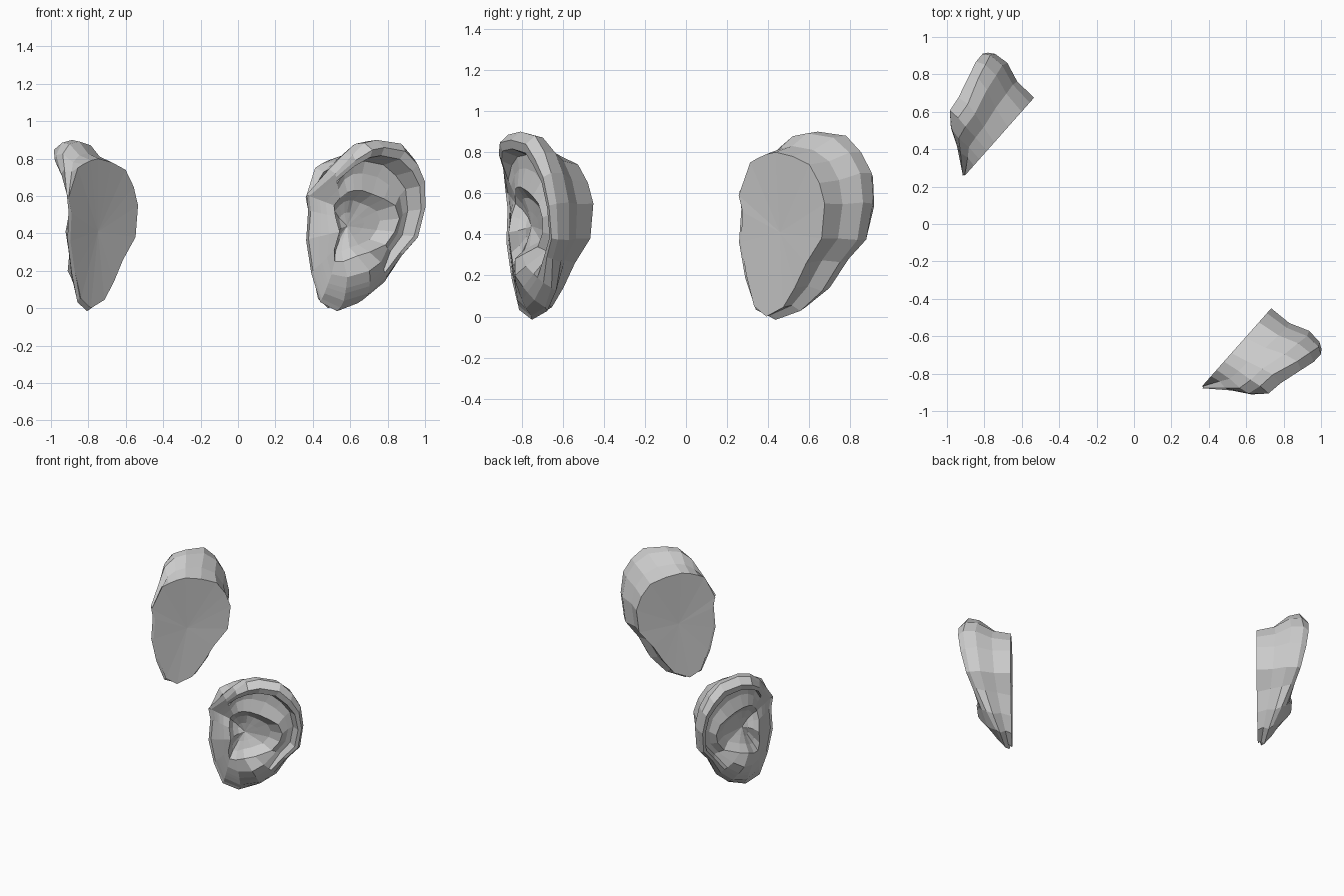
import bpy, bmesh, math
from mathutils import Vector

if "Cube" in bpy.data.objects:
    bpy.data.objects.remove(bpy.data.objects["Cube"])

# Each ear stands in its own frame: (along head, outward, up)
HEAD_ANGLE = math.radians(48.4)
BASE_DEPTH = .848

# Outer edge of the ear, clockwise from the top
RIM = [(-.11, 1.09, .9), (.03, 1.14, .88), (.11, 1.16, .80), (.165, 1.175, .70),
       (.187, 1.16, .55), (.17, 1.13, .375), (.095, 1.085, .28), (.03, 1.02, .14),
       (-.07, .955, .045), (-.2, .91, .003), (-.31, .875, .05), (-.365, .86, .2),
       (-.395, .855, .37), (-.383, .86, .52), (-.395, .86, .6), (-.32, .98, .72),
       (-.27, 1.06, .82), (-.2, 1.08, .885)]

# Outline of the flat side that meets the head
BASE = [(-.17, .80), (-.06, .78), (.05, .74), (.115, .65), (.15, .55), (.13, .38),
        (.03, .26), (-.045, .14), (-.12, .045), (-.23, .0), (-.31, .05), (-.36, .2),
        (-.395, .36), (-.385, .51), (-.41, .59), (-.335, .75), (-.29, .77), (-.23, .79)]

# Inner fold around the bowl
FOLD = [(-.16, 1.03, .63), (-.1, 1.05, .61), (-.04, 1.08, .585), (.02, 1.105, .55),
        (.05, 1.11, .48), (.035, 1.09, .41), (-.016, 1.07, .34), (-.13, 1.055, .3),
        (-.2, 1.03, .28), (-.25, .975, .25), (-.285, .945, .25), (-.295, .95, .31),
        (-.285, .98, .41), (-.29, .955, .49), (-.28, .935, .55), (-.26, .96, .59),
        (-.235, .99, .62), (-.2, 1.01, .63)]

# How far the curled crest stands above the outer edge, on the curled columns
CREST = {0: .07, 1: .06, 2: .06, 3: .045, 4: .04, 5: .03, 6: .02, 16: .025, 17: .07}
# How far the lobe and the knob above it swell outward
BULGE = {6: .01, 7: .045, 8: .075, 9: .035, 10: .008}

COUNT = len(RIM)
rim = [Vector(p) for p in RIM]
base = [Vector((u, BASE_DEPTH, z)) for u, z in BASE]
fold = [Vector(p) for p in FOLD]
bowl = Vector((-.175, .935, .44))
base_centre = Vector((-.155, BASE_DEPTH + .015, .41))


def raised(crest_share, bulge_share, groove_depth=0):
    """Outward lift per column from the curl, the lobe and the groove."""
    def lift(i):
        groove = groove_depth if i in CREST else 0
        return CREST.get(i, 0) * crest_share + BULGE.get(i, 0) * bulge_share - groove
    return lift


def blend(start, end, t, lift=lambda i: 0):
    """Ring between two rings; lift pushes it outward per column."""
    return [a.lerp(b, t) + Vector((0, lift(i), 0))
            for i, (a, b) in enumerate(zip(start, end))]


def swollen(ring, amount):
    """Push a ring away from the ear's axis."""
    result = []
    for p in ring:
        away = Vector((p.x - bowl.x, 0, p.z - bowl.z)).normalized()
        result.append(p + away * amount)
    return result


def ear_rings():
    centre = [bowl] * COUNT
    return [
        base,
        # back of the ear, pinched near the head
        swollen(blend(base, rim, .4), -.01),
        swollen(blend(base, rim, .74), .018),
        rim,
        # curled rim, the groove inside it, and the lobe
        blend(rim, fold, .15, raised(1, .6)),
        blend(rim, fold, .31, raised(.9, .8)),
        blend(rim, fold, .42, raised(0, .9, .04)),
        blend(rim, fold, .66, raised(0, 1, .035)),
        # fold and bowl
        fold,
        blend(fold, centre, .28, lambda i: -.035 if i < 9 else -.02),
        blend(fold, centre, .62, lambda i: -.02),
    ]


def make_ear(name, side, material):
    c, s = math.cos(HEAD_ANGLE), math.sin(HEAD_ANGLE)

    def place(p):
        w = p.y * side
        return (c * p.x + s * w, s * p.x - c * w, p.z)

    bm = bmesh.new()
    rings = [[bm.verts.new(place(p)) for p in ring] for ring in ear_rings()]
    caps = [bm.verts.new(place(base_centre)), bm.verts.new(place(bowl))]
    for i in range(COUNT):
        j = (i + 1) % COUNT
        for a, b in zip(rings, rings[1:]):
            bm.faces.new((a[i], a[j], b[j], b[i]))
        bm.faces.new((rings[0][j], rings[0][i], caps[0]))
        bm.faces.new((rings[-1][i], rings[-1][j], caps[1]))
    bmesh.ops.recalc_face_normals(bm, faces=bm.faces)
    mesh = bpy.data.meshes.new(name)
    bm.to_mesh(mesh)
    bm.free()
    mesh.materials.append(material)
    ear = bpy.data.objects.new(name, mesh)
    bpy.context.collection.objects.link(ear)


# Plain grey for both ears
grey = bpy.data.materials.new("light grey")
grey.use_nodes = True
colour = (.6, .6, .6, 1)
grey.diffuse_color = colour
grey.node_tree.nodes["Principled BSDF"].inputs["Base Color"].default_value = colour

make_ear("left_ear", 1, grey)
make_ear("right_ear", -1, grey)
